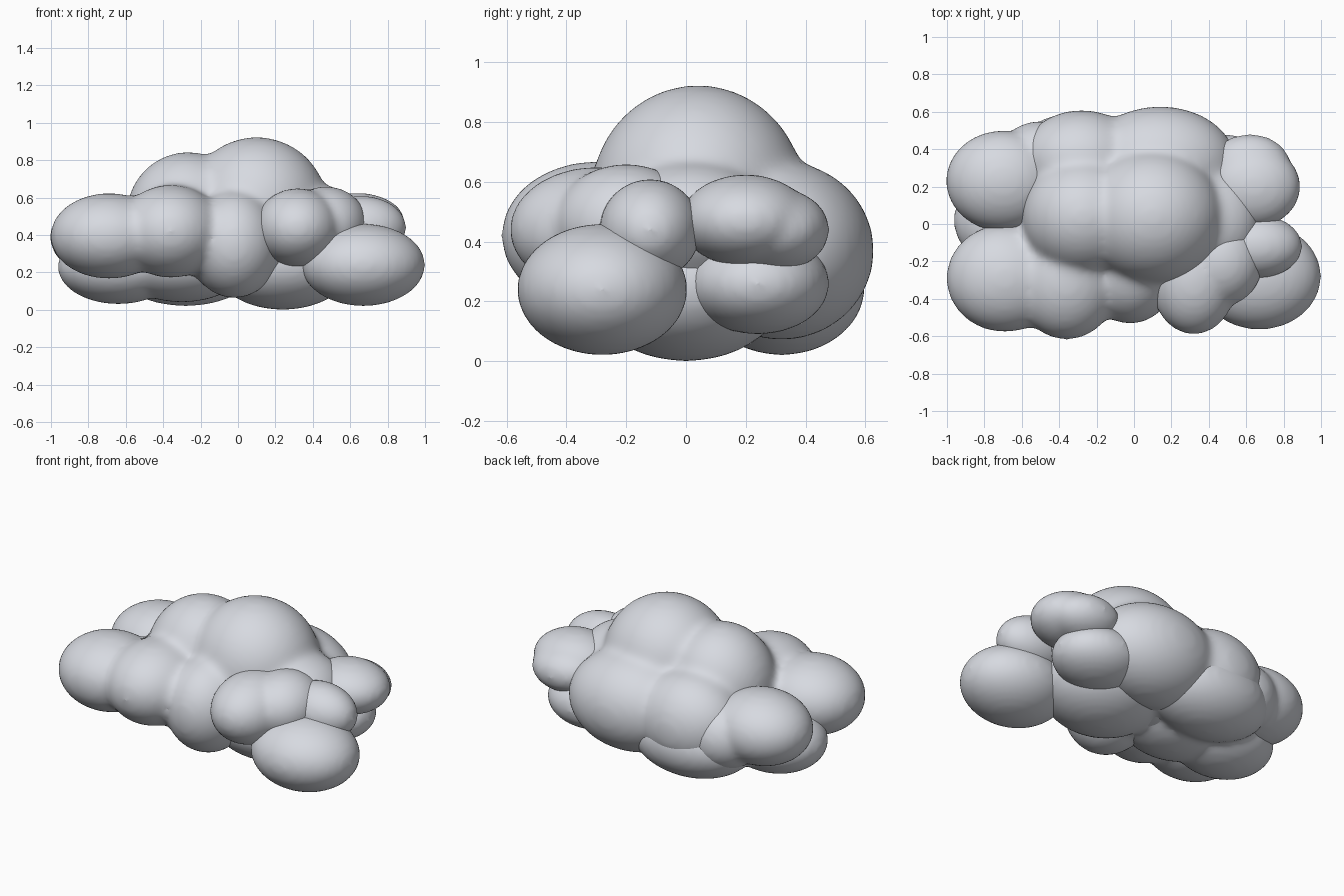
import bpy
import bmesh
from mathutils import Matrix

cube = bpy.data.objects.get("Cube")
if cube:
    bpy.data.objects.remove(cube, do_unlink=True)

# Single pale cloud colour
mist = bpy.data.materials.new("pale mist grey")
mist.use_nodes = True
colour = (0.68, 0.70, 0.75, 1)
mist.diffuse_color = colour
shader = mist.node_tree.nodes["Principled BSDF"]
shader.inputs["Base Color"].default_value = colour
shader.inputs["Roughness"].default_value = 0.8


def cloud_part(name, puffs, blend=14):
    """Merge ellipsoid puffs (centre, radii) into one soft rounded skin."""
    bm = bmesh.new()
    for centre, radii in puffs:
        place = Matrix.Translation(centre) @ Matrix.Diagonal((*radii, 1))
        bmesh.ops.create_icosphere(bm, subdivisions=4, radius=1, matrix=place)
    mesh = bpy.data.meshes.new(name)
    bm.to_mesh(mesh)
    bm.free()
    mesh.materials.append(mist)
    for face in mesh.polygons:
        face.use_smooth = True
    obj = bpy.data.objects.new(name, mesh)
    bpy.context.collection.objects.link(obj)
    skin = obj.modifiers.new("skin", 'REMESH')
    skin.mode = 'VOXEL'
    skin.voxel_size = 0.02
    skin.use_smooth_shade = True
    soft = obj.modifiers.new("soften", 'SMOOTH')
    soft.factor = 0.5
    soft.iterations = blend
    return obj


# Crown, core and back of the cloud
cloud_part("cloud_body", [
    ((0.10, 0.04, 0.55), (0.38, 0.36, 0.375)),
    ((-0.27, 0.04, 0.50), (0.33, 0.32, 0.345)),
    ((0.00, 0.02, 0.38), (0.62, 0.42, 0.29)),
    ((0.14, 0.32, 0.37), (0.41, 0.31, 0.30)),
    ((-0.28, 0.34, 0.37), (0.33, 0.27, 0.29)),
    ((-0.36, -0.30, 0.42), (0.28, 0.32, 0.25)),
    ((-0.69, -0.29, 0.395), (0.315, 0.29, 0.23)),
    ((-0.02, -0.25, 0.35), (0.25, 0.285, 0.29)),
    ((0.42, 0.02, 0.46), (0.26, 0.28, 0.21)),
], blend=24)

# Bulges along the underside
cloud_part("underside", [
    ((0.24, 0.00, 0.25), (0.38, 0.34, 0.25)),
    ((-0.28, 0.32, 0.25), (0.40, 0.28, 0.23)),
    ((-0.30, 0.00, 0.26), (0.36, 0.30, 0.22)),
    ((-0.64, 0.02, 0.23), (0.325, 0.27, 0.20)),
])

# Separate puffs round the rim
rim = {
    "front_puff": [((0.32, -0.30, 0.44), (0.23, 0.29, 0.21)),
                   ((0.47, -0.20, 0.46), (0.22, 0.24, 0.20))],
    "front_left_puff": [((0.67, -0.28, 0.24), (0.33, 0.285, 0.22))],
    "left_puff": [((0.66, -0.12, 0.44), (0.24, 0.17, 0.17))],
    "back_left_puff": [((0.64, 0.20, 0.47), (0.25, 0.22, 0.155)),
                       ((0.62, 0.30, 0.44), (0.22, 0.18, 0.14))],
    "low_left_puff": [((0.48, 0.24, 0.26), (0.28, 0.24, 0.17))],
    "back_right_puff": [((-0.70, 0.23, 0.39), (0.305, 0.27, 0.22)),
                        ((-0.50, 0.33, 0.33), (0.24, 0.22, 0.21))],
}
for part, puffs in rim.items():
    cloud_part(part, puffs, blend=8)
